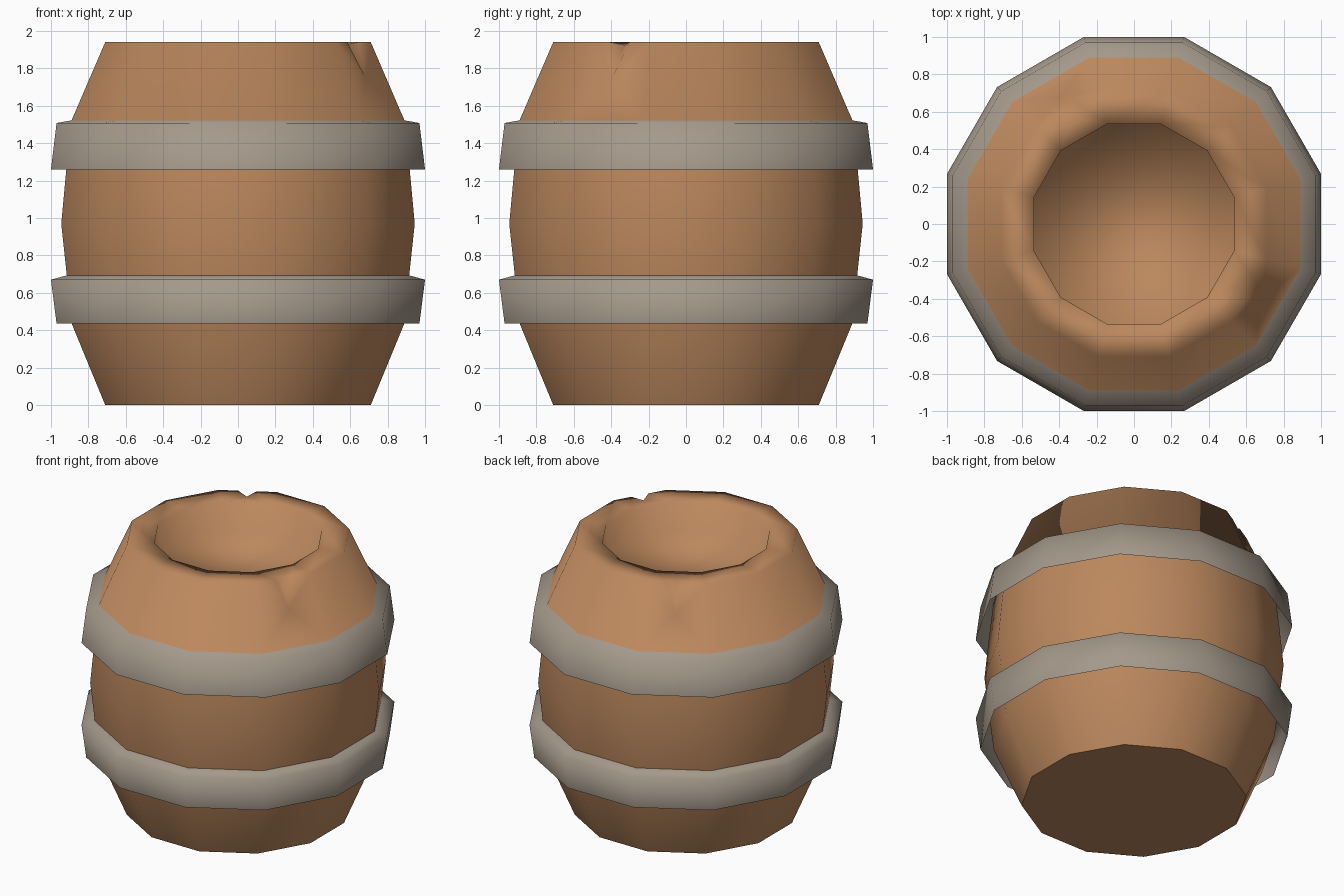
import bpy, bmesh, math

if "Cube" in bpy.data.objects:
    bpy.data.objects.remove(bpy.data.objects["Cube"])

SIDES = 12


def material(name, rgb):
    m = bpy.data.materials.new(name)
    m.diffuse_color = (*rgb, 1)
    m.use_nodes = True
    m.node_tree.nodes["Principled BSDF"].inputs["Base Color"].default_value = m.diffuse_color
    return m


wood = material("brown wood", (0.50, 0.245, 0.11))
iron = material("grey iron", (0.37, 0.315, 0.255))


def lathe(bm, profile):
    """Spin (flat-side radius, z) points into a 12-sided open shell; return rings."""
    rings = []
    for r, z in profile:
        R = r / math.cos(math.pi / SIDES)
        angles = [(i + 0.5) * 2 * math.pi / SIDES for i in range(SIDES)]
        rings.append([bm.verts.new((R * math.cos(a), R * math.sin(a), z)) for a in angles])
    for lo, hi in zip(rings, rings[1:]):
        for i in range(SIDES):
            j = (i + 1) % SIDES
            bm.faces.new((lo[i], lo[j], hi[j], hi[i]))
    return rings


def finish(bm, name, mats):
    me = bpy.data.meshes.new(name)
    bm.to_mesh(me)
    bm.free()
    for m in mats:
        me.materials.append(m)
    ob = bpy.data.objects.new(name, me)
    bpy.context.collection.objects.link(ob)
    bpy.ops.object.select_all(action='DESELECT')
    ob.select_set(True)
    bpy.context.view_layer.objects.active = ob
    bpy.ops.object.shade_smooth_by_angle(angle=math.radians(100))


# Lower barrel wall with a crisp flat bottom
bm = bmesh.new()
rings = lathe(bm, [(0.71, 0), (0.887, 0.43), (0.915, 0.69), (0.945, 0.97),
                   (0.918, 1.26), (0.89, 1.515)])
bottom = bm.faces.new(rings[0][::-1])
bmesh.ops.split_edges(bm, edges=list(bottom.edges))
finish(bm, "barrel_wall", [wood])

# Upper hoop flowing into the barrel shoulder, rim and sunken lid
bm = bmesh.new()
rings = lathe(bm, [(1.0, 1.26), (0.97, 1.508), (0.89, 1.522), (0.71, 1.94),
                   (0.535, 1.94), (0.535, 1.73)])
bm.faces.new(rings[-1])

# Small chips in the rim, on the sides facing -30 and 120 degrees
for side in (-30, 120):
    i = (side // 30 - 1) % SIDES
    a, b = rings[3][i], rings[3][(i + 1) % SIDES]
    start, span = a.co.copy(), b.co - a.co
    cuts, prev = [], a
    for t in (0.34, 0.5, 0.66):
        prev = bmesh.utils.edge_split(bm.edges.get((prev, b)), prev, 0.3)[1]
        prev.co = start + span * t
        cuts.append(prev)
    c, s = math.cos(math.radians(side)), math.sin(math.radians(side))
    # the shoulder face fans out from the foot of the chip
    shoulder = min(cuts[1].link_faces, key=lambda f: f.calc_center_median().z)
    foot = bmesh.ops.poke(bm, faces=[shoulder])["verts"][0]
    foot.co = (0.788 * c, 0.788 * s, 1.75)
    cuts[1].co = (0.655 * c, 0.655 * s, 1.925)
bm.normal_update()
bmesh.ops.triangulate(bm, faces=[f for f in bm.faces if 4 < len(f.verts) < SIDES])
for f in bm.faces:
    mid = f.calc_center_median()
    f.material_index = 1 if math.hypot(mid.x, mid.y) > 0.9 else 0
finish(bm, "barrel_top_and_upper_hoop", [wood, iron])

# Lower hoop, open underneath
bm = bmesh.new()
lathe(bm, [(0.97, 0.435), (1.0, 0.67), (0.91, 0.695)])
finish(bm, "lower_hoop", [iron])
